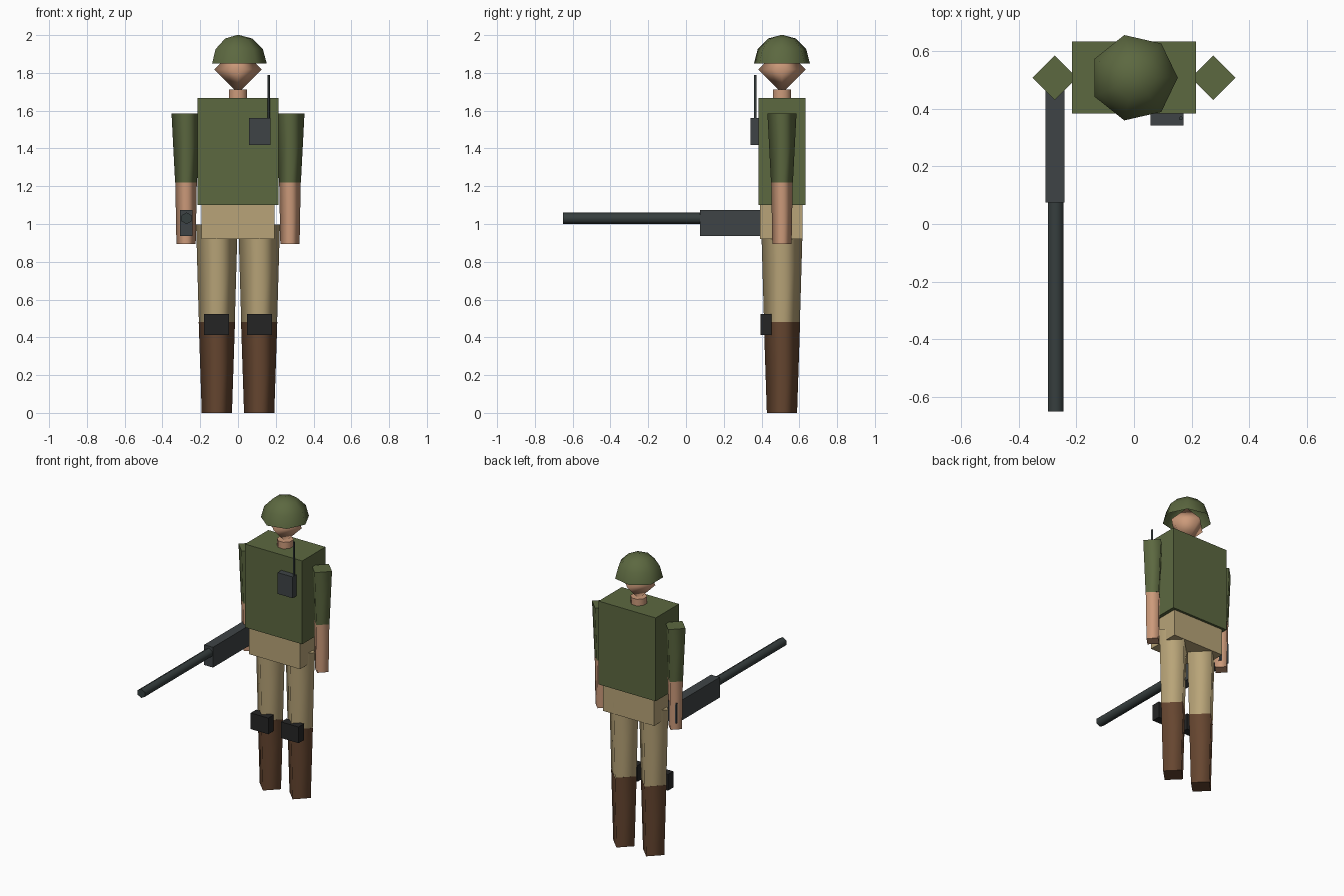
import bpy, bmesh
from math import pi, cos, sin, radians
from mathutils import Matrix, Vector

cube = bpy.data.objects.get("Cube")
if cube:
    bpy.data.objects.remove(cube, do_unlink=True)


def linear(c):
    c /= 255
    return c / 12.92 if c <= 0.04045 else ((c + 0.055) / 1.055) ** 2.4


def material(name, r, g, b):
    m = bpy.data.materials.new(name)
    col = (linear(r), linear(g), linear(b), 1)
    m.diffuse_color = col
    m.use_nodes = True
    bsdf = m.node_tree.nodes["Principled BSDF"]
    bsdf.inputs["Base Color"].default_value = col
    bsdf.inputs["Roughness"].default_value = 0.9
    return m


OLIVE = material("olive", 92, 104, 64)
KHAKI = material("khaki", 184, 164, 120)
SKIN = material("skin", 204, 154, 122)
BROWN = material("boot brown", 102, 70, 48)
STEEL = material("dark grey", 63, 68, 70)
GUNMETAL = material("gunmetal", 54, 62, 62)
BLACK = material("black", 37, 37, 37)


def finish(name, bm, mat):
    bmesh.ops.recalc_face_normals(bm, faces=bm.faces)
    mesh = bpy.data.meshes.new(name)
    bm.to_mesh(mesh)
    bm.free()
    mesh.materials.append(mat)
    ob = bpy.data.objects.new(name, mesh)
    bpy.context.collection.objects.link(ob)
    return ob


def box(name, mat, x, y, z):
    """Box from (min, max) ranges on each axis."""
    lo, hi = Vector((x[0], y[0], z[0])), Vector((x[1], y[1], z[1]))
    bm = bmesh.new()
    bmesh.ops.create_cube(bm, size=1)
    bmesh.ops.scale(bm, vec=hi - lo, verts=bm.verts)
    bmesh.ops.translate(bm, vec=(lo + hi) / 2, verts=bm.verts)
    return finish(name, bm, mat)


def lathe(name, mat, centre, profile, sides, phase=0, caps=True):
    """Smooth-sided turned shape from (radius, height) points, flat end caps."""
    bm = bmesh.new()
    rings = []
    for r, z in profile:
        if r < 1e-6:
            rings.append([bm.verts.new((0, 0, z))] * sides)
        else:
            rings.append([bm.verts.new((r * cos(phase + 2 * pi * i / sides),
                                        r * sin(phase + 2 * pi * i / sides), z))
                          for i in range(sides)])
    for a, b in zip(rings, rings[1:]):
        for i in range(sides):
            j = (i + 1) % sides
            loop = list(dict.fromkeys((a[i], a[j], b[j], b[i])))
            bm.faces.new(loop).smooth = True
    if caps:
        for ring, (r, z) in ((rings[0], profile[0]), (rings[-1], profile[-1])):
            if r > 1e-6:
                cap = bm.faces.new(ring)
                cap.smooth = False
                for e in cap.edges:
                    e.smooth = False
    ob = finish(name, bm, mat)
    ob.location = centre
    return ob


Y = 0.508  # body centre line

# Head, neck and open helmet
lathe("neck", SKIN, (0, Y, 0), [(0.052, 1.65), (0.052, 1.712)], 8, pi / 8)
R = 0.125
lathe("head", SKIN, (0, Y, 1.818), [(0, -R), (R, 0), (0, R)], 4)
dome = [(0.152 * cos(radians(a)), 0.152 * sin(radians(a))) for a in (0, 30, 60, 90)]
lathe("helmet", OLIVE, (0, Y, 1.85), dome, 7, caps=False)

# Torso and hips
box("torso", OLIVE, (-0.215, 0.215), (0.383, 0.633), (1.10, 1.667))
box("hips", KHAKI, (-0.192, 0.192), (0.393, 0.617), (0.92, 1.10))

# Limbs
for side, s in (("left", 1), ("right", -1)):
    arm = (s * 0.275, Y, 0)
    lathe(side + "_sleeve", OLIVE, arm, [(0.058, 1.22), (0.077, 1.585)], 4)
    lathe(side + "_forearm", SKIN, arm, [(0.051, 0.893), (0.057, 1.22)], 4)
    leg = (s * 0.112, Y, 0)
    lathe(side + "_trouser_leg", KHAKI, leg, [(0.095, 0.48), (0.11, 0.997)], 4)
    lathe(side + "_boot", BROWN, leg, [(0.08, 0), (0.096, 0.48)], 4)
    box(side + "_knee_pad", BLACK, sorted((s * 0.048, s * 0.18)),
        (0.394, 0.452), (0.413, 0.523))

# Chest radio with antenna
box("radio", STEEL, (0.058, 0.172), (0.342, 0.39), (1.417, 1.562))
lathe("radio_antenna", GUNMETAL, (0.163, 0.367, 0), [(0.007, 1.55), (0.007, 1.79)], 6)

# Rifle held in the right hand
box("rifle_body", STEEL, (-0.307, -0.241), (0.075, 0.54), (0.937, 1.075))
barrel = lathe("rifle_barrel", GUNMETAL, (-0.272, 0.08, 1.03),
               [(0.031, 0), (0.031, 0.732)], 6, pi / 2)
barrel.rotation_euler.x = pi / 2
